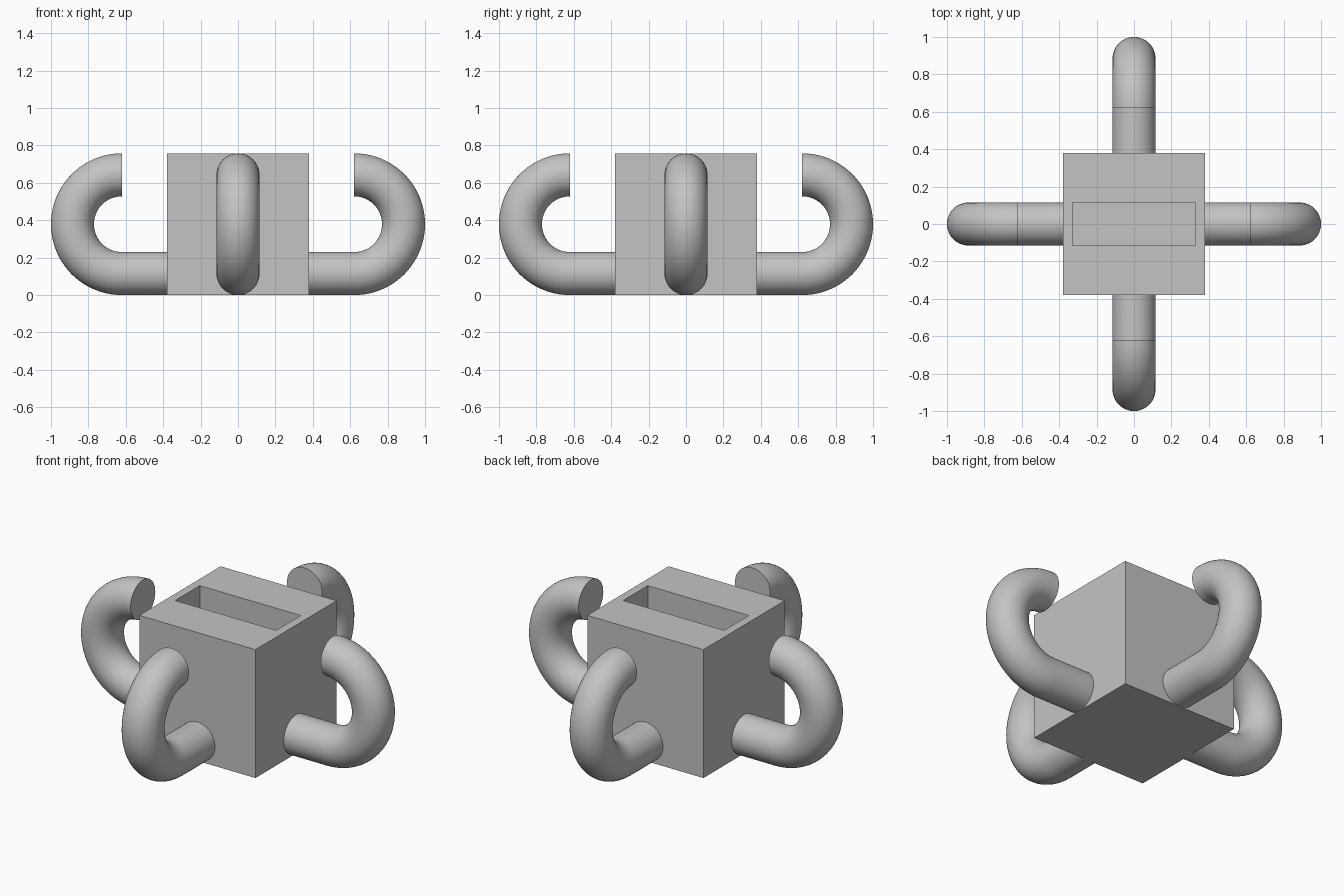
import bpy, bmesh, math
from mathutils import Matrix, Vector

old = bpy.data.objects.get("Cube")
if old:
    bpy.data.objects.remove(old, do_unlink=True)

HALF = 0.379          # half side of the block
TUBE = 0.115          # radius of a hook's tube
BEND_X = 0.621        # where the straight tube starts to bend
SLOT = (0.33, 0.115)  # half length and half width of the slot
SLOT_FLOOR = 0.05

grey = bpy.data.materials.new("plain_grey")
grey.use_nodes = True
colour = (0.55, 0.55, 0.55, 1)
grey.diffuse_color = colour
grey.node_tree.nodes["Principled BSDF"].inputs["Base Color"].default_value = colour


def finish(bm, name):
    bmesh.ops.recalc_face_normals(bm, faces=bm.faces)
    mesh = bpy.data.meshes.new(name)
    bm.to_mesh(mesh)
    bm.free()
    mesh.materials.append(grey)
    obj = bpy.data.objects.new(name, mesh)
    bpy.context.collection.objects.link(obj)
    return obj


# Block with a deep slot sunk into its top
bm = bmesh.new()
bmesh.ops.create_cube(bm, size=2 * HALF, matrix=Matrix.Translation((0, 0, HALF)))
top = max(bm.faces, key=lambda f: f.calc_center_median().z)
bmesh.ops.inset_individual(bm, faces=[top], thickness=0.05)
for v in top.verts:
    v.co.x = math.copysign(SLOT[0], v.co.x)
    v.co.y = math.copysign(SLOT[1], v.co.y)
floor = bmesh.ops.extrude_discrete_faces(bm, faces=[top])["faces"][0]
for v in floor.verts:
    v.co.z = SLOT_FLOOR
finish(bm, "slotted_block")


# Hook: a straight round tube that bends up and back through a half turn
def add_hook(name, angle):
    bm = bmesh.new()
    start = Matrix.Translation((HALF, 0, TUBE)) @ Matrix.Rotation(math.pi / 2, 4, 'Y')
    bmesh.ops.create_circle(bm, cap_ends=True, segments=48, radius=TUBE, matrix=start)
    ring = bm.edges[:]
    out = bmesh.ops.extrude_edge_only(bm, edges=ring)["geom"]
    for v in (g for g in out if isinstance(g, bmesh.types.BMVert)):
        v.co.x = BEND_X
    ring = [g for g in out if isinstance(g, bmesh.types.BMEdge)
            and all(abs(v.co.x - BEND_X) < 1e-5 for v in g.verts)]
    last = bmesh.ops.spin(bm, geom=ring, cent=(BEND_X, 0, HALF), axis=(0, -1, 0),
                          angle=math.pi, steps=40)["geom_last"]
    bmesh.ops.contextual_create(bm, geom=[g for g in last if isinstance(g, bmesh.types.BMEdge)])
    bmesh.ops.rotate(bm, verts=bm.verts, cent=Vector(), matrix=Matrix.Rotation(angle, 3, 'Z'))
    obj = finish(bm, name)
    bpy.ops.object.select_all(action='DESELECT')
    obj.select_set(True)
    bpy.context.view_layer.objects.active = obj
    bpy.ops.object.shade_smooth_by_angle(angle=math.radians(35))


for i, side in enumerate(("left", "back", "right", "front")):
    add_hook(side + "_hook", i * math.pi / 2)
